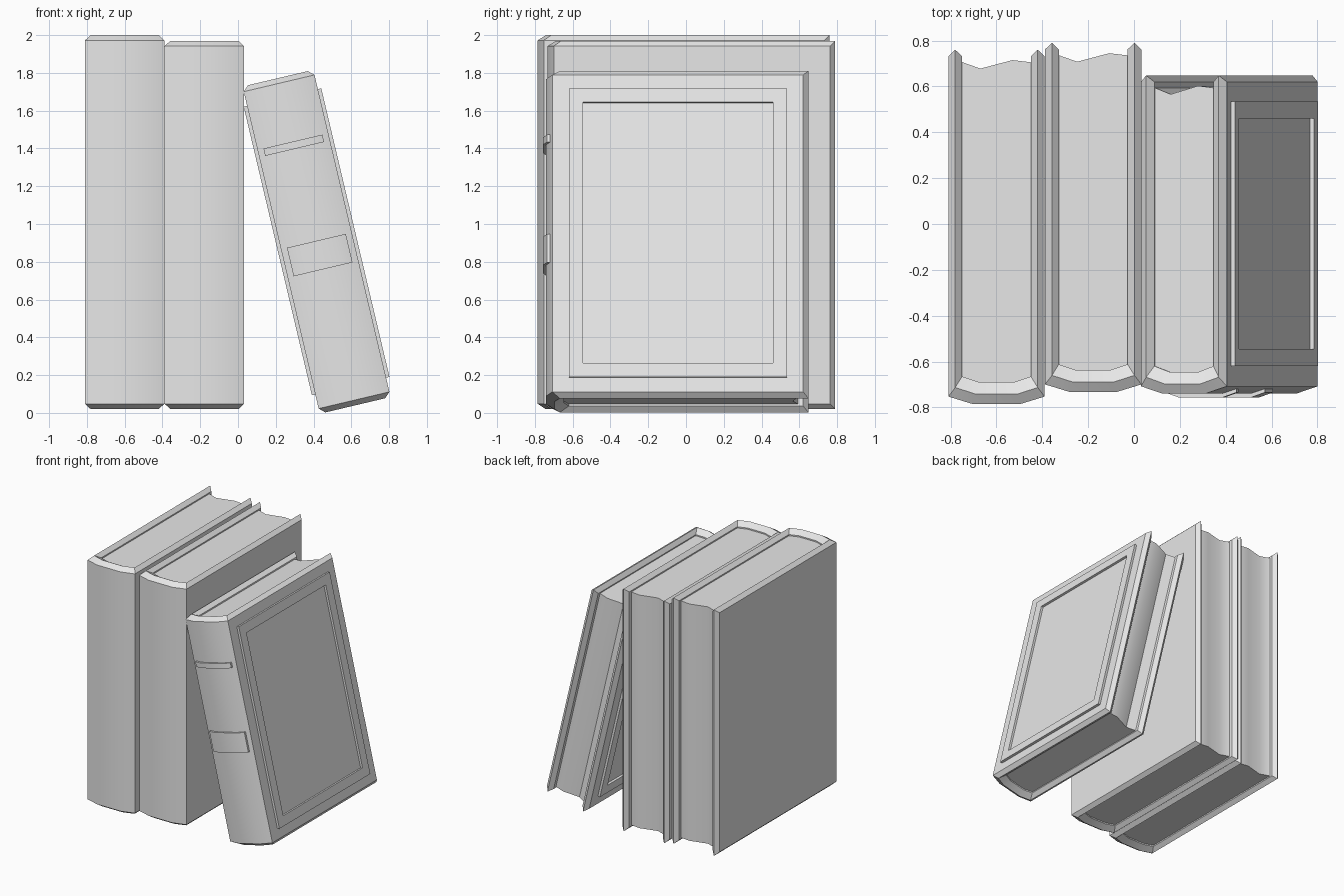
import bpy, bmesh, math
from mathutils import Matrix, Vector

cube = bpy.data.objects.get("Cube")
if cube:
    bpy.data.objects.remove(cube)

grey = bpy.data.materials.new("pale_grey")
grey.use_nodes = True
grey.diffuse_color = (0.8, 0.8, 0.8, 1)
grey.node_tree.nodes["Principled BSDF"].inputs["Base Color"].default_value = (0.8, 0.8, 0.8, 1)

LIP = 0.028      # height of the pointed cover edge
BOARD = 0.06     # cover board thickness


def finish(bm, name, place, angle=35):
    bmesh.ops.remove_doubles(bm, verts=bm.verts, dist=0.0001)
    bmesh.ops.recalc_face_normals(bm, faces=bm.faces)
    mesh = bpy.data.meshes.new(name)
    bm.to_mesh(mesh)
    bm.free()
    mesh.materials.append(grey)
    obj = bpy.data.objects.new(name, mesh)
    bpy.context.collection.objects.link(obj)
    obj.matrix_world = place
    bpy.ops.object.select_all(action='DESELECT')
    obj.select_set(True)
    bpy.context.view_layer.objects.active = obj
    bpy.ops.object.shade_smooth_by_angle(angle=math.radians(angle))


def prism(name, outline, z0, z1, place):
    bm = bmesh.new()
    base = bm.faces.new([bm.verts.new((x, y, z0)) for x, y in outline])
    top = bmesh.ops.extrude_face_region(bm, geom=[base])["geom"]
    bmesh.ops.translate(bm, vec=(0, 0, z1 - z0),
                        verts=[v for v in top if isinstance(v, bmesh.types.BMVert)])
    finish(bm, name, place)


def cover(name, half, tall, front, back, place):
    """U-shaped board with a pointed rim; front is the y of the rounded spine."""
    def half_path(w, y_side, y_mid):
        return [(w, back - LIP), (w, y_side), (w * 0.5, y_mid)]

    outer = half_path(half, front + 0.032, front)
    inner = half_path(half - BOARD, front + 0.12, front + 0.095)
    low = tall - LIP
    stations = []
    for (ox, oy), (ix, iy) in zip(outer, inner):
        mx, my = (ox + ix) / 2, oy * 0.55 + iy * 0.45
        stations.append([(ox, oy, -low), (ox, oy, low), (mx, my, tall),
                         (ix, iy, low), (ix, iy, -low), (mx, my, -tall)])
    # sharp fore-edge of the board
    tip_x = half - BOARD / 2
    stations.insert(0, [(tip_x, back, s * tall) for s in (-1, 1, 1, 1, -1, -1)])
    stations += [[(-x, y, z) for x, y, z in st] for st in reversed(stations)]

    bm = bmesh.new()
    rings = [[bm.verts.new(p) for p in st] for st in stations]
    for a, b in zip(rings, rings[1:]):
        for i in range(6):
            j = (i + 1) % 6
            bm.faces.new((a[i], a[j], b[j], b[i]))
    bmesh.ops.remove_doubles(bm, verts=bm.verts, dist=0.0001)
    bmesh.ops.dissolve_degenerate(bm, edges=bm.edges, dist=0.0001)
    finish(bm, name, place)


def book(name, half, tall, front, back, place):
    cover(name + "_cover", half, tall, front, back, place)
    # page block with a wavy fore-edge
    w = half - BOARD + 0.005
    y = back - 0.06
    pages = [(-w, front + 0.08), (w, front + 0.08), (w, y + 0.005),
             (w * 0.45, y + 0.015), (-w * 0.45, y - 0.022), (-w, y + 0.008)]
    prism(name + "_pages", pages, -tall + 0.038, tall - 0.038, place)


book("tall_book", 0.21, 0.99, -0.785, 0.76, Matrix.Translation((-0.6, 0, 1.01)))
book("middle_book", 0.21, 0.975, -0.732, 0.79, Matrix.Translation((-0.178, 0, 0.995)))

# leaning book
lean = Matrix.Translation((0.416, 0, 0.906)) @ Matrix.Rotation(math.radians(-13.3), 4, 'Y')
book("leaning_book", 0.1925, 0.89, -0.74, 0.648, lean)

# raised frames on both boards of the leaning book
for label, side in (("right", -1), ("left", 1)):
    bm = bmesh.new()
    size = Matrix.Diagonal((0.04, 1.155, 1.57, 1))
    bmesh.ops.create_cube(bm, size=1, matrix=Matrix.Translation((side * 0.191, -0.042, 0)) @ size)
    bm.normal_update()
    face = max(bm.faces, key=lambda f: f.normal.x * side)
    bmesh.ops.inset_region(bm, faces=[face], thickness=0.105)
    bmesh.ops.inset_region(bm, faces=[face], thickness=0.001, depth=-0.017)
    finish(bm, label + "_board_frame", lean, 20)

# raised bands on the spine of the leaning book
for label, z0, z1 in (("upper", 0.505, 0.545), ("lower", -0.15, 0.005)):
    band = [(-0.16, -0.69), (-0.16, -0.735), (-0.1, -0.756),
            (0.1, -0.756), (0.16, -0.735), (0.16, -0.69)]
    prism(label + "_spine_band", band, z0, z1, lean)
